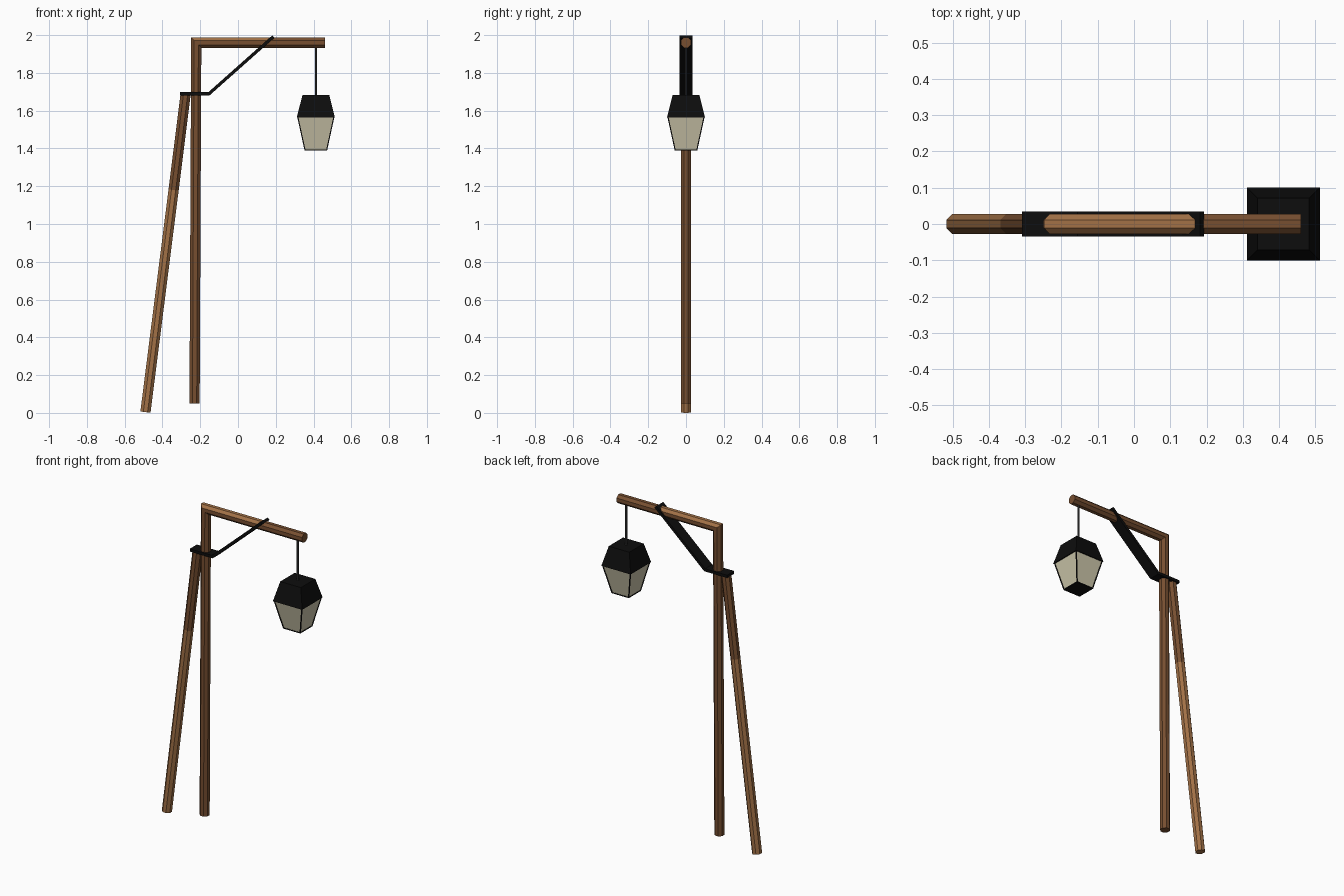
import bpy, bmesh, math
from mathutils import Vector

if "Cube" in bpy.data.objects:
    bpy.data.objects.remove(bpy.data.objects["Cube"])


def mat(name, rgb):
    m = bpy.data.materials.new(name)
    m.diffuse_color = (*rgb, 1)
    m.use_nodes = True
    m.node_tree.nodes["Principled BSDF"].inputs["Base Color"].default_value = m.diffuse_color
    return m


wood = mat("brown wood", (0.185, 0.078, 0.030))
light = mat("light wood", (0.36, 0.165, 0.062))
iron = mat("black iron", (0.004, 0.004, 0.004))
steel = mat("grey rod", (0.05, 0.05, 0.05))
glass = mat("cream glass", (0.60, 0.56, 0.40))


def finish(bm, name, mats, rule=None):
    bmesh.ops.recalc_face_normals(bm, faces=bm.faces)
    if rule:
        for f in bm.faces:
            f.material_index = int(rule(f.calc_center_median(), f.normal))
    me = bpy.data.meshes.new(name)
    bm.to_mesh(me)
    bm.free()
    for m in mats:
        me.materials.append(m)
    ob = bpy.data.objects.new(name, me)
    bpy.context.collection.objects.link(ob)
    return ob


def sweep(name, path, profile, mats, rule=None):
    """Sweep a profile along an (x, z) path with mitred corners."""
    pts = [Vector(p) for p in path]
    dirs = [(b - a).normalized() for a, b in zip(pts, pts[1:])]
    bm, rings = bmesh.new(), []
    for i, p in enumerate(pts):
        n0, n1 = [Vector((-d.y, d.x)) for d in (dirs[max(i - 1, 0)], dirs[min(i, len(dirs) - 1)])]
        side = (n0 + n1) / (1 + n0.dot(n1))
        rings.append([bm.verts.new((p.x + side.x * u, v, p.y + side.y * u)) for u, v in profile])
    k = len(profile)
    for a, b in zip(rings, rings[1:]):
        for j in range(k):
            bm.faces.new((a[j], a[(j + 1) % k], b[(j + 1) % k], b[j]))
    bm.faces.new(rings[0])
    bm.faces.new(rings[-1])
    return finish(bm, name, mats, rule)


def ngon(n, apothem):
    r = apothem / math.cos(math.pi / n)
    return [(r * math.cos((j + .5) * 2 * math.pi / n), r * math.sin((j + .5) * 2 * math.pi / n)) for j in range(n)]


def rect(u, v):
    return [(u, v), (-u, v), (-u, -v), (u, -v)]


def frustum(name, x, z0, h0, z1, h1, m):
    bm = bmesh.new()
    lo, hi = [[bm.verts.new((x + u, v, z)) for u, v in rect(h, h)] for z, h in ((z0, h0), (z1, h1))]
    for j in range(4):
        k = (j + 1) % 4
        bm.faces.new((lo[j], lo[k], hi[k], hi[j]))
    bm.faces.new(lo)
    bm.faces.new(hi)
    return finish(bm, name, [m])


pole = ngon(8, 0.027)

# Post and arm, mitred at the corner; the arm's inner top is paler
sweep("post_and_arm", [(-0.23, 0.05), (-0.221, 1.96), (0.17, 1.96), (0.46, 1.96)], pole,
      [wood, light], lambda c, n: n.z > 0.5 and c.x < 0.1)

# Leaning prop, paler lower half
sweep("leaning_prop", [(-0.49, 0.004), (-0.341, 1.18), (-0.277, 1.69)], pole,
      [wood, light], lambda c, n: c.z < 1.18)

# Bent iron strap
sweep("iron_strap", [(-0.308, 1.69), (-0.153, 1.69), (0.187, 1.992)], rect(0.0085, 0.035), [iron])

# Lantern
LX = 0.412
sweep("hanging_rod", [(LX, 1.67), (LX, 1.95)], ngon(6, 0.005), [steel])
frustum("lantern_cap", LX, 1.563, 0.101, 1.682, 0.071, iron)
frustum("lantern_glass", LX, 1.392, 0.057, 1.565, 0.095, glass)
frustum("lantern_base", LX, 1.388, 0.059, 1.394, 0.060, iron)

# Thin corner bars of the lantern
bm = bmesh.new()
for sx in (-1, 1):
    for sy in (-1, 1):
        ends = []
        for z, h in ((1.39, 0.057), (1.565, 0.095)):
            ends.append([bm.verts.new((LX + sx * h + u, sy * h + v, z)) for u, v in rect(0.003, 0.003)])
        for j in range(4):
            k = (j + 1) % 4
            bm.faces.new((ends[0][j], ends[0][k], ends[1][k], ends[1][j]))
        for e in ends:
            bm.faces.new(e)
finish(bm, "lantern_corner_bars", [iron])
